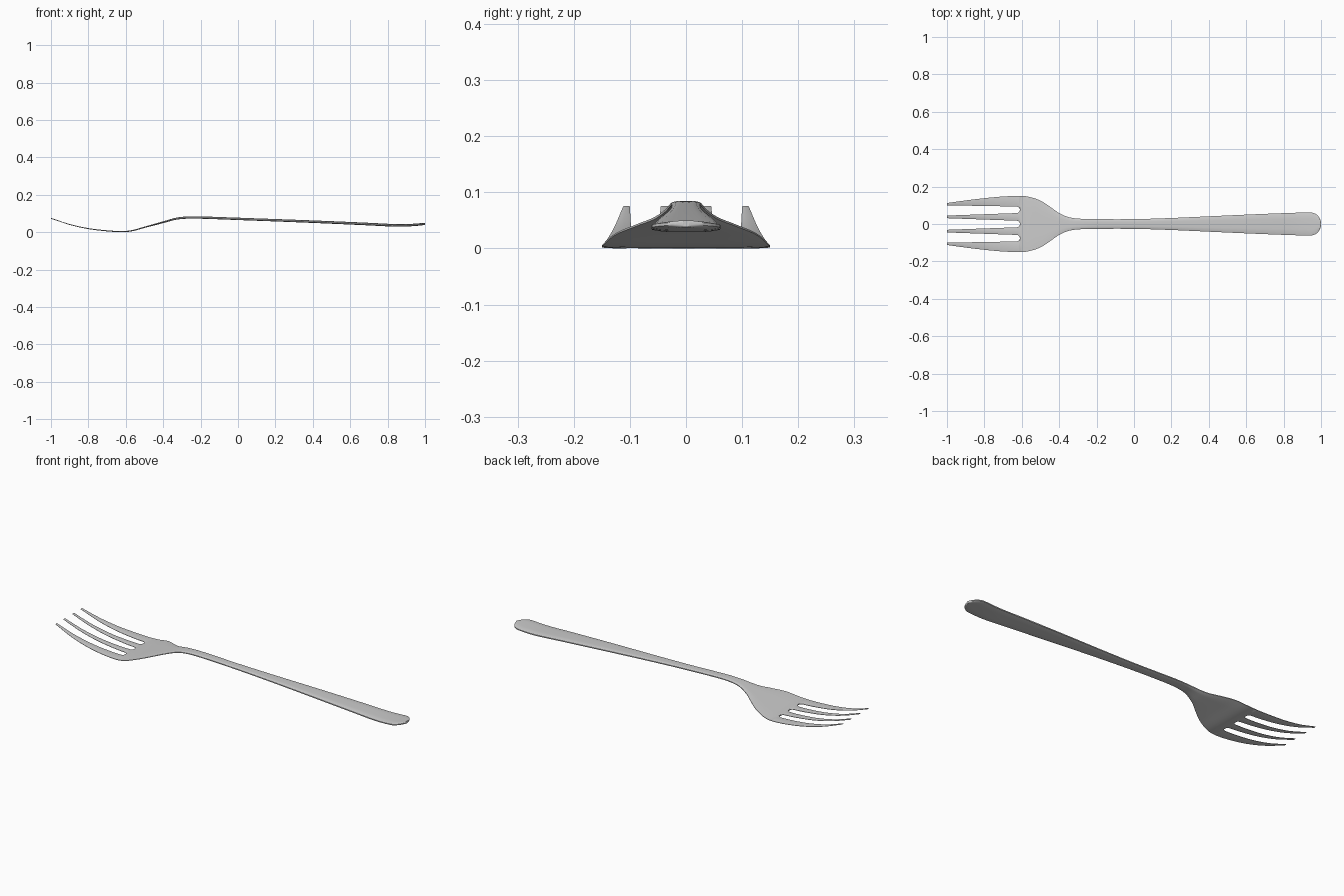
import bpy, bmesh, math

if "Cube" in bpy.data.objects:
    bpy.data.objects.remove(bpy.data.objects["Cube"])

# Profiles along the fork: (x, value)
CENTRE_Z = [(-1, .077), (-.9, .044), (-.8, .022), (-.7, .010), (-.62, .006), (-.57, .010),
            (-.5, .029), (-.4, .056), (-.33, .075), (-.27, .081), (-.2, .081), (0, .074),
            (.4, .059), (.7, .046), (.85, .039), (.93, .041), (1, .047)]
HALF_W = [(-1, .112), (-.9, .126), (-.8, .138), (-.7, .147), (-.62, .150), (-.57, .147),
          (-.5, .125), (-.44, .086), (-.4, .058), (-.35, .037), (-.3, .029), (-.2, .026),
          (0, .026), (.2, .032), (.4, .041), (.6, .050), (.8, .058), (.9, .061), (1, .061)]
THICK = [(-1, .004), (-.62, .006), (-.5, .007), (-.38, .010), (-.25, .012),
         (.2, .013), (.8, .014), (1, .012)]


def curve(pts, x):
    """Smooth Hermite interpolation through the points."""
    def slope(i):
        a, b = pts[max(i - 1, 0)], pts[min(i + 1, len(pts) - 1)]
        return (b[1] - a[1]) / (b[0] - a[0])
    i = 0
    while i < len(pts) - 2 and x > pts[i + 1][0]:
        i += 1
    (x0, y0), (x1, y1) = pts[i], pts[i + 1]
    h = x1 - x0
    t = (x - x0) / h
    return ((2*t**3 - 3*t**2 + 1) * y0 + (t**3 - 2*t**2 + t) * h * slope(i)
            + (-2*t**3 + 3*t**2) * y1 + (t**3 - t**2) * h * slope(i + 1))


ROOT = -.61      # closed end of the slots
ROUND = .018     # rounding length of the slot end
END = .055       # rounding length of the handle end


def half_width(x):
    w = curve(HALF_W, x)
    d = x - (1 - END)
    if d > 0:
        w *= max(.12, math.sqrt(max(0, 1 - (d / END) ** 2)))
    return w


def tine_edges(x):
    """Inner and outer y of the four tines, which merge beyond the slot ends."""
    b = half_width(x)
    if x >= ROOT - 1e-6:
        c, k = .076, b / half_width(ROOT)
        inner, outer = (0, c * k), (c * k, b)
    else:
        s = (ROOT - x) / (ROOT + 1)
        d = min(1, (ROOT - x) / ROUND)
        r = math.sqrt(1 - (1 - d) ** 2)
        h1 = (.017 + .0105 * s) * r
        h2 = (.017 + .014 * s) * r
        c = .076 - .0035 * s
        inner, outer = (h2, c - h1), (c + h1, b)
    return [(-outer[1], -outer[0]), (-inner[1], -inner[0]), inner, outer]


# Rows along the length, denser at the rounded ends
rows = [-1 + (ROOT - ROUND + 1) * i / 20 for i in range(21)]
rows += [ROOT - ROUND * f for f in (.75, .5, .3, .15, .05, 0)]
rows += [ROOT + (-.2 - ROOT) * i / 28 for i in range(1, 29)]
rows += [-.2 + (1 - END + .2) * i / 36 for i in range(1, 37)]
rows += [1 - END * (1 - math.sin(math.pi / 2 * i / 10)) for i in range(1, 11)]

SEG = [0, .12, .5, .88, 1]
bm = bmesh.new()
cache = {}


def pair(i, x, y, edge):
    """Top and bottom vertex, thinned toward the outer edges."""
    key = (i, round(y, 5))
    if key not in cache:
        t = curve(THICK, x) / 2
        z = curve(CENTRE_Z, x) - .003
        f = 1 - .6 * edge
        cache[key] = (bm.verts.new((x, y, z + t * f)), bm.verts.new((x, y, z - t * f)))
    return cache[key]


grid = []
for i, x in enumerate(rows):
    b, line = half_width(x), []
    for lo, hi in tine_edges(x):
        cells = []
        for u in SEG:
            y = lo + (hi - lo) * u
            if x < ROOT - 1e-6:
                edge = abs(2 * u - 1) ** 4
            else:
                edge = abs(y / b) ** 4
            cells.append(pair(i, x, y, edge))
        line.append(cells)
    grid.append(line)

# Top and bottom skins
top_to_bottom = {p[0]: p[1] for p in cache.values()}
tops = []
for r0, r1 in zip(grid, grid[1:]):
    for a, b in zip(r0, r1):
        for j in range(len(SEG) - 1):
            tops.append(bm.faces.new([p[0] for p in (a[j], b[j], b[j + 1], a[j + 1])]))
rim = [(l.vert, l.link_loop_next.vert) for f in tops for l in f.loops if l.edge.is_boundary]
for f in tops:
    bm.faces.new([top_to_bottom[v] for v in reversed(f.verts[:])])
# Side walls round the outline and slots
for a, b in rim:
    bm.faces.new([b, a, top_to_bottom[a], top_to_bottom[b]])
bmesh.ops.recalc_face_normals(bm, faces=bm.faces[:])
low = min(v.co.z for v in bm.verts)
for v in bm.verts:
    v.co.z -= low

mesh = bpy.data.meshes.new("fork")
bm.to_mesh(mesh)
bm.free()
fork = bpy.data.objects.new("fork", mesh)
bpy.context.collection.objects.link(fork)
bpy.context.view_layer.objects.active = fork
fork.select_set(True)
bpy.ops.object.shade_smooth_by_angle(angle=math.radians(40))
